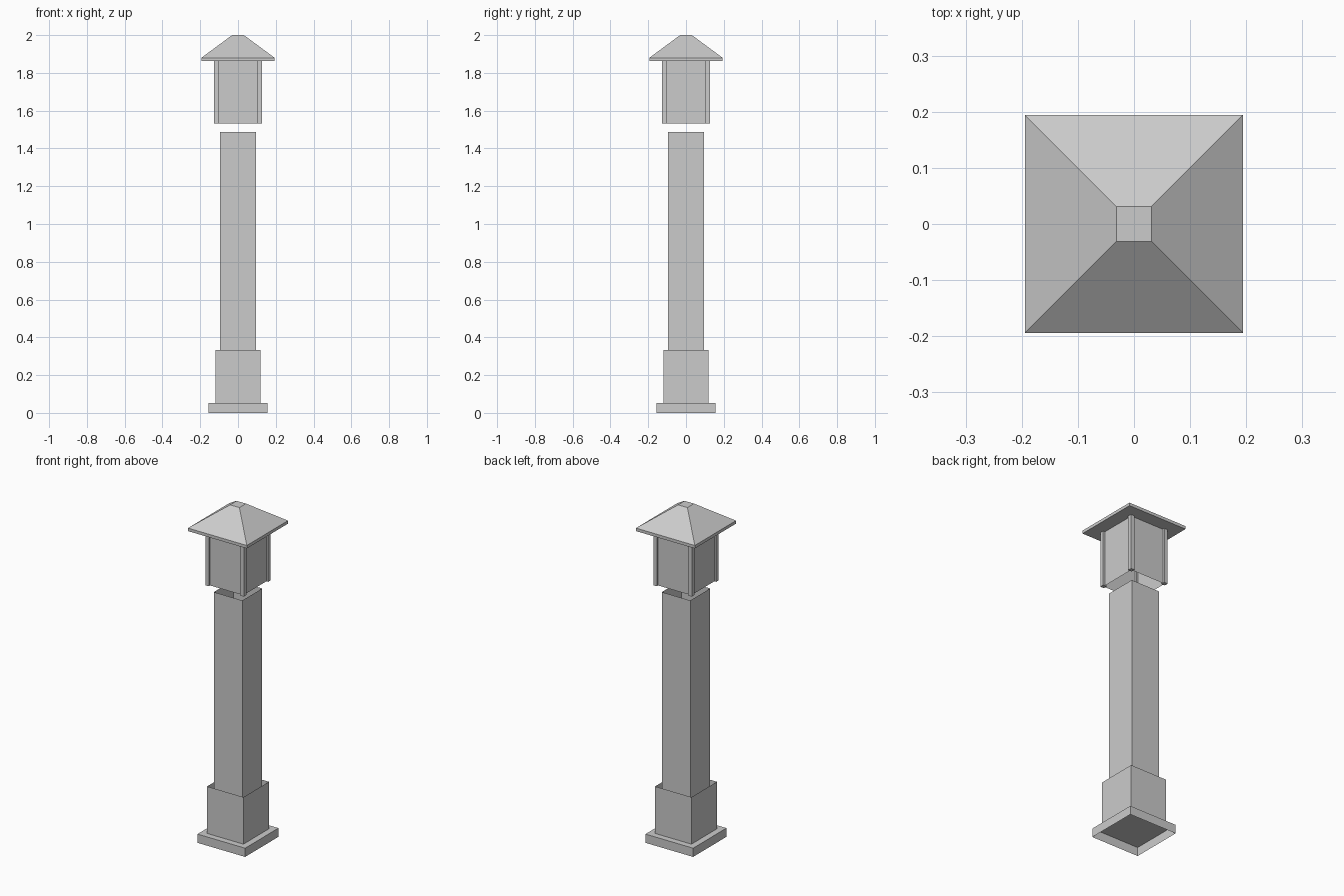
import bpy, bmesh

if "Cube" in bpy.data.objects:
    bpy.data.objects.remove(bpy.data.objects["Cube"])


def tapered_box(name, rings, x=0, y=0, bottom=True, top=True):
    """Square column through (half_width, z) rings, optionally open at its ends."""
    bm = bmesh.new()
    loops = [[bm.verts.new((x + sx * h, y + sy * h, z))
              for sx, sy in ((-1, -1), (1, -1), (1, 1), (-1, 1))] for h, z in rings]
    for a, b in zip(loops, loops[1:]):
        for i in range(4):
            j = (i + 1) % 4
            bm.faces.new((a[i], a[j], b[j], b[i]))
    if bottom:
        bm.faces.new(loops[0][::-1])
    if top:
        bm.faces.new(loops[-1])
    mesh = bpy.data.meshes.new(name)
    bm.to_mesh(mesh)
    bm.free()
    obj = bpy.data.objects.new(name, mesh)
    bpy.context.collection.objects.link(obj)
    return obj


# Base plate (hollow underneath), plinth and post (open tubes)
tapered_box("base_plate", [(0.157, 0), (0.157, 0.052)], bottom=False)
tapered_box("plinth", [(0.12, 0.052), (0.12, 0.332)], bottom=False, top=False)
tapered_box("post", [(0.094, 0.052), (0.094, 1.487)], bottom=False, top=False)

# Lantern panes, open at the bottom
tapered_box("lantern_panes", [(0.115, 1.532), (0.115, 1.862)], bottom=False, top=False)

# Lantern corner bars
for sx in (-1, 1):
    for sy in (-1, 1):
        tapered_box("corner_bar", [(0.012, 1.532), (0.012, 1.862)], sx * 0.115, sy * 0.115)

# Roof with a thin eave and small flat top
tapered_box("roof", [(0.194, 1.862), (0.194, 1.88), (0.031, 2.0)])
